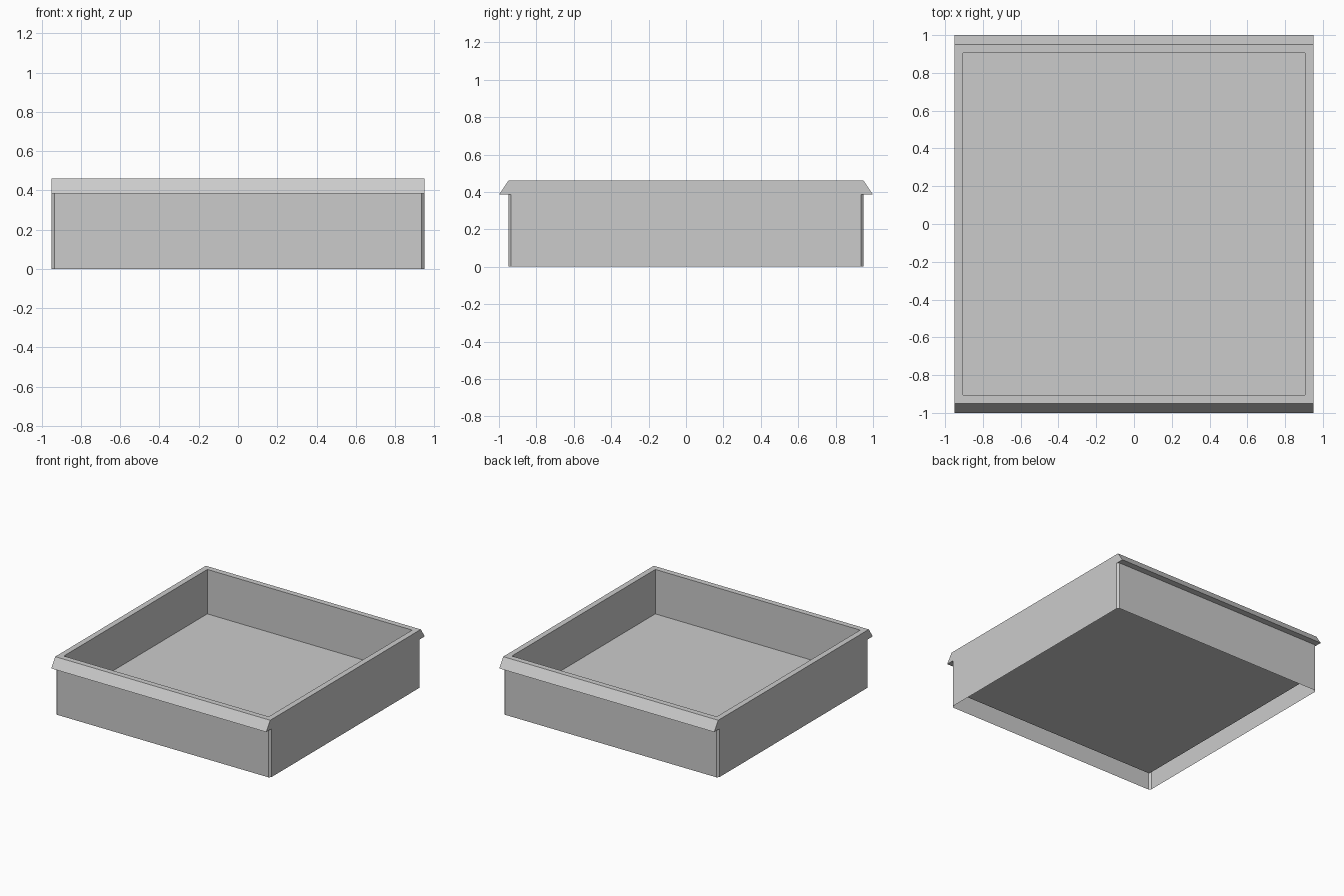
import bpy
import bmesh

cube = bpy.data.objects.get("Cube")
if cube:
    bpy.data.objects.remove(cube, do_unlink=True)

HALF = 0.95      # outer half width
INNER = 0.905    # inner half width
LIP = 1.0        # reach of the front and back lips
CHAMFER = 0.015
FLOOR_Z, LIP_Z, TOP_Z = 0.105, 0.385, 0.46

grey = bpy.data.materials.new("plain_grey")
grey.use_nodes = True
colour = (0.6, 0.6, 0.6, 1)
grey.diffuse_color = colour
grey.node_tree.nodes["Principled BSDF"].inputs["Base Color"].default_value = colour


def loft(bm, loops, closed=True):
    """Bridge consecutive point loops with quads; return the vertex loops."""
    rows = [[bm.verts.new(p) for p in loop] for loop in loops]
    for a, b in zip(rows, rows[1:]):
        n = len(a)
        for i in range(n if closed else n - 1):
            j = (i + 1) % n
            bm.faces.new((a[i], a[j], b[j], b[i]))
    return rows


def finish(bm, name):
    mesh = bpy.data.meshes.new(name)
    bm.to_mesh(mesh)
    bm.free()
    mesh.materials.append(grey)
    obj = bpy.data.objects.new(name, mesh)
    bpy.context.collection.objects.link(obj)


def square(r, z):
    return [(-r, -r, z), (r, -r, z), (r, r, z), (-r, r, z)]


def chamfered_square(r, c, z):
    k = r - c
    return [(-k, -r, z), (k, -r, z), (r, -k, z), (r, k, z),
            (k, r, z), (-k, r, z), (-r, k, z), (-r, -k, z)]


# Outer walls with chamfered corners, open underneath
bm = bmesh.new()
loft(bm, [chamfered_square(HALF, CHAMFER, z) for z in (0, LIP_Z)])
finish(bm, "outer_walls")

# Top rim, inner walls and raised floor
bm = bmesh.new()
rows = loft(bm, [square(HALF, TOP_Z), square(INNER, TOP_Z), square(INNER, FLOOR_Z)])
bm.faces.new(rows[-1])
finish(bm, "inner_tray")

# Sloping lips along the front and back
for name, s in (("front_lip", -1), ("back_lip", 1)):
    profile = [(s * (HALF - CHAMFER), LIP_Z), (s * LIP, LIP_Z), (s * HALF, TOP_Z)]
    bm = bmesh.new()
    loft(bm, [[(x, y, z) for y, z in profile] for x in (-s * HALF, s * HALF)], closed=False)
    finish(bm, name)

# Upper side walls, which also close the lip ends
for name, s in (("right_upper_wall", -1), ("left_upper_wall", 1)):
    outline = [(-LIP, LIP_Z), (LIP, LIP_Z), (HALF, TOP_Z), (-HALF, TOP_Z)]
    bm = bmesh.new()
    bm.faces.new([bm.verts.new((s * HALF, y, z)) for y, z in outline[::s]])
    finish(bm, name)
